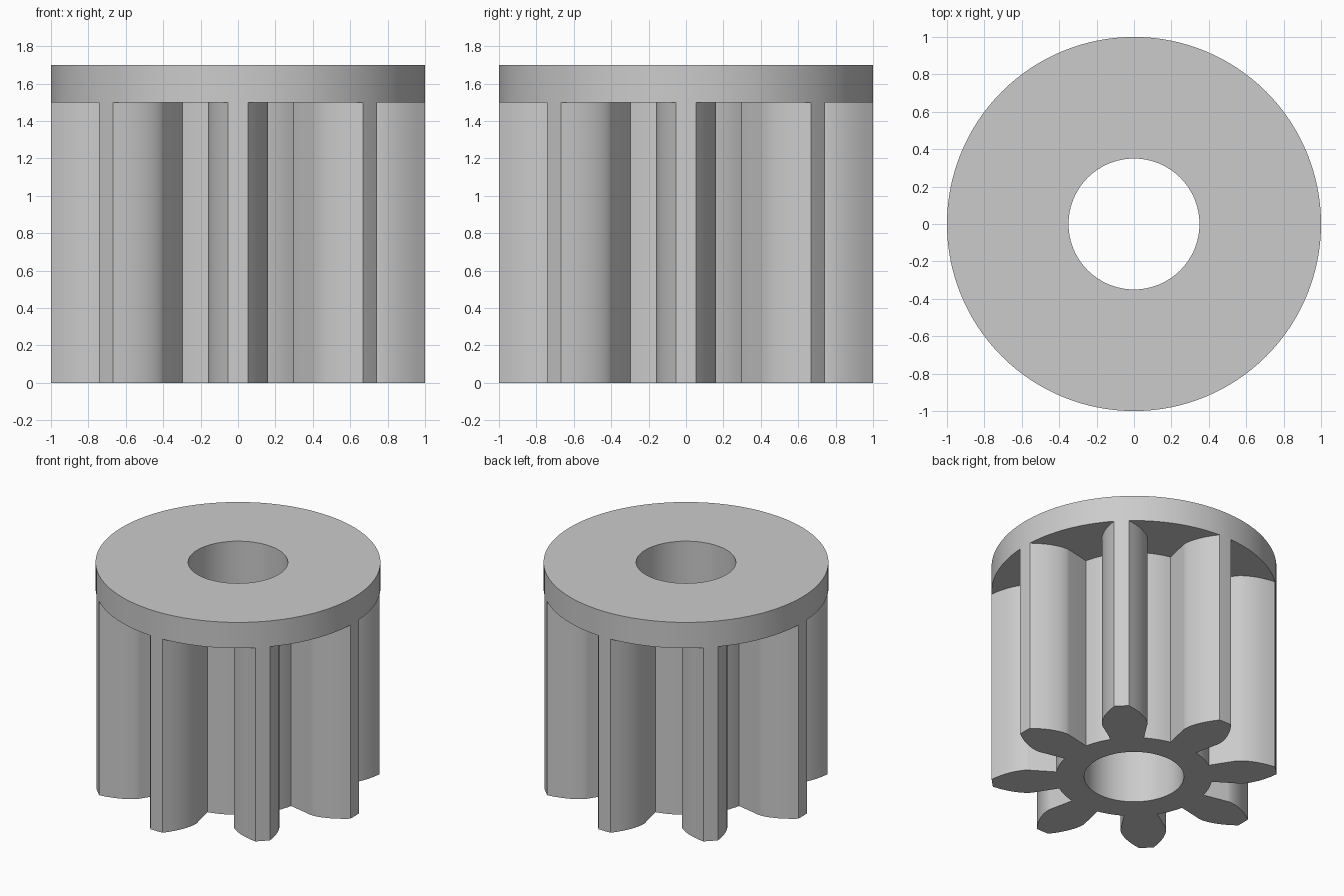
import bpy
import bmesh
from math import sin, cos, tan, acos, pi, radians, sqrt

cube = bpy.data.objects.get("Cube")
if cube:
    bpy.data.objects.remove(cube, do_unlink=True)

TEETH = 8
TIP_R, BASE_R, ROOT_R, BORE_R = 1.0, 0.748, 0.55, 0.35
FLANGE_Z, TOP_Z = 1.5, 1.7
TIP_HALF = radians(3.0)

grey = bpy.data.materials.new("plain grey")
grey.use_nodes = True
colour = (0.6, 0.6, 0.6, 1)
grey.diffuse_color = colour
grey.node_tree.nodes["Principled BSDF"].inputs["Base Color"].default_value = colour


def involute(r):
    """Polar angle swept by an involute of the base circle at radius r."""
    a = acos(min(1, BASE_R / r))
    return tan(a) - a


def circle(r, count):
    return [(r, 2 * pi * i / count) for i in range(count)]


def gear_outline():
    """Polar outline: radial lower flank, involute upper flank, round tip and root."""
    half = TIP_HALF + involute(TIP_R)
    roll = sqrt((TIP_R / BASE_R) ** 2 - 1)
    steps = 10
    flank = [(ROOT_R, half)]
    for i in range(steps + 1):
        r = BASE_R * sqrt(1 + (roll * i / steps) ** 2)
        flank.append((r, half - involute(r)))
    tooth = [(r, -a) for r, a in flank] + [(TIP_R, 0)] + flank[::-1]
    pitch = 2 * pi / TEETH
    root_steps = 6
    for i in range(1, root_steps):
        tooth.append((ROOT_R, half + (pitch - 2 * half) * i / root_steps))
    return [(r, a + k * pitch) for k in range(TEETH) for r, a in tooth]


def extrude_ring(name, outline, z0, z1, open_top=False):
    """Fill between an outline and the bore, then extrude it upwards."""
    bm = bmesh.new()
    edges = []
    for loop in (outline, circle(BORE_R, 96)):
        verts = [bm.verts.new((r * cos(a), r * sin(a), z0)) for r, a in loop]
        edges += [bm.edges.new((v, verts[i - 1])) for i, v in enumerate(verts)]
    bmesh.ops.triangle_fill(bm, edges=edges, use_beauty=True)
    top = bmesh.ops.extrude_face_region(bm, geom=bm.faces[:], use_keep_orig=True)["geom"]
    for v in top:
        if isinstance(v, bmesh.types.BMVert):
            v.co.z = z1
    bmesh.ops.recalc_face_normals(bm, faces=bm.faces[:])
    if open_top:
        caps = [f for f in bm.faces if all(v.co.z == z1 or abs(v.co.z - z1) < 1e-5 for v in f.verts)]
        bmesh.ops.delete(bm, geom=caps, context='FACES')
    mesh = bpy.data.meshes.new(name)
    bm.to_mesh(mesh)
    bm.free()
    mesh.materials.append(grey)
    obj = bpy.data.objects.new(name, mesh)
    bpy.context.collection.objects.link(obj)
    bpy.ops.object.select_all(action='DESELECT')
    obj.select_set(True)
    bpy.context.view_layer.objects.active = obj
    bpy.ops.object.shade_smooth_by_angle(angle=radians(25))
    return obj


# Toothed body, open where it meets the flange
extrude_ring("gear_teeth", gear_outline(), 0, FLANGE_Z, open_top=True)

# Round flange closing the upper end
extrude_ring("top_flange", circle(TIP_R, 128), FLANGE_Z, TOP_Z)
